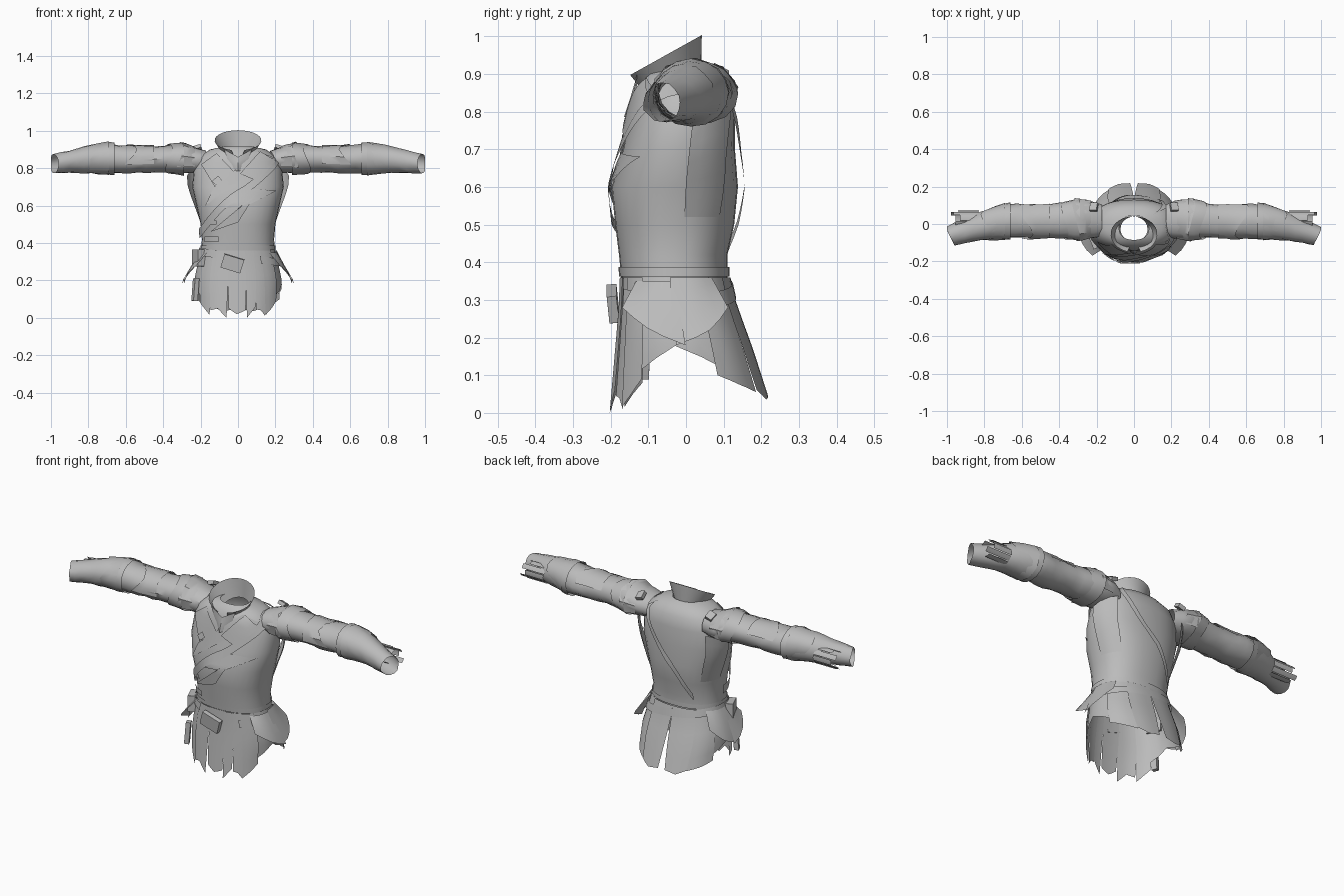
import bpy, math, random
from math import sin, cos, pi, radians
random.seed(4)

if "Cube" in bpy.data.objects:
    bpy.data.objects.remove(bpy.data.objects["Cube"])

cloth = bpy.data.materials.new("grey cloth")
cloth.use_nodes = True
GREY = (0.5, 0.5, 0.5, 1)
cloth.diffuse_color = GREY
cloth.node_tree.nodes["Principled BSDF"].inputs["Base Color"].default_value = GREY


def sheet(name, f, nu, nv, closed=False, angle=35):
    """Grid surface from f(u, v), with u and v running 0..1."""
    cols = nu if closed else nu + 1
    verts = [f(i / nu, j / nv) for j in range(nv + 1) for i in range(cols)]
    faces = [(j * cols + i, j * cols + (i + 1) % cols,
              (j + 1) * cols + (i + 1) % cols, (j + 1) * cols + i)
             for j in range(nv) for i in range(nu)]
    me = bpy.data.meshes.new(name)
    me.from_pydata(verts, [], faces)
    me.materials.append(cloth)
    ob = bpy.data.objects.new(name, me)
    bpy.context.collection.objects.link(ob)
    bpy.ops.object.select_all(action="DESELECT")
    ob.select_set(True)
    bpy.context.view_layer.objects.active = ob
    bpy.ops.object.shade_smooth_by_angle(angle=radians(angle))
    return ob


def lerp(a, b, t):
    return a + (b - a) * t


def lookup(rows, key):
    """Interpolate rows of numbers on their first column."""
    for lo, hi in zip(rows, rows[1:]):
        if key <= hi[0]:
            t = max(0, (key - lo[0]) / (hi[0] - lo[0]))
            return [lerp(p, q, t) for p, q in zip(lo, hi)]
    return list(rows[-1])


# Body profile: height, half width, front y, back y
BODY = [(0.0, .235, -.20, .225), (.2, .235, -.182, .16), (.28, .218, -.175, .128),
        (.36, .197, -.172, .11), (.42, .193, -.178, .11), (.5, .2, -.188, .128),
        (.6, .222, -.198, .138), (.7, .245, -.168, .13), (.8, .235, -.145, .13),
        (.86, .21, -.13, .115), (.9, .15, -.11, .085), (.915, .08, -.085, .045)]
BOXY = .87  # below 1 squares off the cross-section


def body(a, z, off=0.0):
    """Point on the coat at angle a (0 = front, 90 degrees = left)."""
    _, w, yf, yb = lookup(BODY, z)
    mid, half = (yf + yb) / 2, (yb - yf) / 2
    sx = math.copysign(abs(sin(a)) ** BOXY, sin(a))
    cy = math.copysign(abs(cos(a)) ** BOXY, cos(a))
    return ((w + off) * sx, mid - (half + off) * cy, z)


def front(x, z, off):
    t = min(1, abs(x) / lookup(BODY, z)[1]) ** (1 / BOXY)
    return body(math.copysign(math.asin(t), x), z, off)


# Torso shell
levels = [r[0] for r in BODY[3:]]
sheet("torso", lambda u, v: body(u * 2 * pi, levels[round(v * (len(levels) - 1))]),
      32, len(levels) - 1, True)


# Panels: start angle, end angle, hem at start, middle and end; taper narrows the hem
def panel(name, a0, a1, h0, hm, h1, off=0.0, flare=0.0, top=.36, taper=0.0):
    def f(u, v):
        hem = lerp(h0, hm, u * 2) if u < .5 else lerp(hm, h1, u * 2 - 1)
        a = radians(lerp(a0, a1, lerp(u, .5, taper * v * v)))
        return body(a, lerp(top, hem, v), off + flare * v)
    return sheet(name, f, 4, 5)


FRONT = [(-58, -35, .08, .05, .015), (-37, -10, .04, .05, .0),
         (-11, 9, .05, .02, .04), (8, 21, .0, .03, .06), (20, 36, .045, .04, .01),
         (33, 58, .015, .05, .09)]
for i, p in enumerate(FRONT):
    panel(f"front_skirt_panel_{i + 1}", *p, off=.002 + .003 * (i % 2), taper=.15)
for side, s in (("left", 1), ("right", -1)):
    panel(f"{side}_side_skirt", 52 * s, 118 * s, .11, .178, .12)
    panel(f"{side}_back_tail", 112 * s, 150 * s, .1, .075, .055, .003)
    panel(f"{side}_back_tail_inner", 146 * s, 180 * s, .06, .035, .045, .008, taper=.2)
    panel(f"{side}_hip_flap", 50 * s, 91 * s, .28, .225, .18, .008, .055, .35)
    panel(f"{side}_hip_flap_rear", 87 * s, 128 * s, .18, .22, .28, .01, .045, .36)
    # Back panel edge standing proud under the arm
    panel(f"{side}_back_wing", 97 * s, 135 * s, .76, .79, .8, .001, .034, .52)


# Belts round the waist
def band(name, z, tilt, width, off, a0=0, a1=360, n=32):
    def f(u, v):
        a = radians(lerp(a0, a1, u))
        return body(a, z + tilt * sin(a) + (v - .5) * width, off)
    return sheet(name, f, n, 1, a1 - a0 == 360)


band("waist_belt", .375, .0, .025, .005)
band("hip_belt", .325, -.03, .04, .011, 30, 330)
band("upper_side_strap", .51, .0, .022, .008, -55, -30, 4)
band("lower_side_strap", .42, .0, .03, .008, -60, -28, 4)
# Cross strap from the left shoulder to the right side of the waist
band("cross_strap", .66, .21, .05, .012, -90, 100)
band("cross_strap_back", .62, .35, .04, .018, 130, 212, 16)


# Wrapped front pieces, each a four cornered patch laid on the chest
def patch(name, c, off, n=6):
    def f(u, v):
        x = lerp(lerp(c[0][0], c[1][0], u), lerp(c[3][0], c[2][0], u), v)
        z = lerp(lerp(c[0][1], c[1][1], u), lerp(c[3][1], c[2][1], u), v)
        return front(x, z, off)
    return sheet(name, f, n, n)


patch("chest_wrap", [(-.13, .69), (.10, .89), (.18, .86), (-.17, .6)], .006)
patch("right_lapel", [(-.02, .78), (-.11, .88), (-.19, .82), (-.12, .70)], .008)
patch("left_lapel", [(.01, .77), (.11, .89), (.19, .84), (.1, .73)], .014)
patch("lower_wrap", [(-.14, .46), (.02, .6), (.09, .66), (.0, .51)], .010)
patch("upper_wrap", [(-.1, .58), (.08, .69), (.2, .68), (.05, .6)], .007)
patch("chest_clasp", [(-.13, .73), (-.10, .76), (-.08, .735), (-.11, .71)], .016, 1)


# Shallow box shapes fixed to the belt
def slab(name, center, size, rot):
    bpy.ops.mesh.primitive_cube_add(size=1, location=center, rotation=rot)
    ob = bpy.context.object
    ob.name = name
    ob.scale = size
    ob.data.materials.append(cloth)
    bevel = ob.modifiers.new("bevel", "BEVEL")
    bevel.width = .008
    bevel.segments = 1


slab("belt_buckle", (-.03, -.194, .29), (.11, .026, .075), (.1, .3, 0))
slab("hip_pouch", (-.21, -.09, .32), (.045, .08, .09), (0, 0, .4))
slab("hip_tool", (-.228, -.115, .15), (.025, .03, .12), (0, .08, .4))


# Collar: open at the front, rising and flaring to the back
def collar(u, v):
    gap = .18 + .1 * v
    a = lerp(gap, 2 * pi - gap, u)
    back = (1 - cos(a)) / 2
    w = lerp(.072, .125, v)
    yf, yb = lerp(-.095, -.152, v), lerp(.04, .042, v)
    z = lerp(lerp(.83, .90, back), lerp(.895, 1.003, back), v)
    return (w * sin(a), (yf + yb) / 2 - (yb - yf) / 2 * cos(a), z)


sheet("collar", collar, 24, 3)
for side, s in (("left", 1), ("right", -1)):
    # Pointed collar facings forming the V at the throat
    sheet(f"{side}_collar_facing", lambda u, v: (
        s * lerp(0, lerp(.035, .075, v), u), lerp(-.165, -.13, u) + .025 * v * (1 - u),
        lerp(.785, lerp(.86, .9, u), v)), 2, 3, angle=20)

# Sleeve path: x, centre y, centre z, radius y, radius z
SLEEVE = [(.17, .02, .835, .085, .06), (.24, .025, .845, .105, .072),
          (.32, .023, .85, .1, .076), (.42, .018, .848, .09, .07),
          (.52, .013, .847, .088, .07), (.6, .016, .847, .09, .072),
          (.68, .014, .852, .088, .077), (.76, .002, .85, .078, .072),
          (.84, -.017, .843, .068, .064), (.92, -.043, .832, .058, .055),
          (.985, -.064, .824, .05, .05)]


def tube(name, s, x0, x1, grow0, grow1, n=12, crumple=.004, a0=0, a1=360, slant=0.0):
    whole = a1 - a0 == 360

    def f(u, v):
        a = radians(lerp(a0, a1, u))
        x, y, z, ry, rz = lookup(SLEEVE, lerp(x0, x1, v))
        g = lerp(grow0, grow1, v) + random.uniform(-crumple, crumple)
        lean = .3 * max(0, x - .9) * cos(a) + slant * v * sin(a * 2)
        return (s * min(1, x + lean), y + (ry + g) * cos(a), z + (rz + g) * sin(a))
    return sheet(name, f, 16 if whole else 6, n, whole, 40)


for side, s in (("left", 1), ("right", -1)):
    tube(f"{side}_upper_sleeve", s, .17, .72, 0, .002)
    tube(f"{side}_forearm_sleeve", s, .66, .985, .012, 0, 8, .003)
    tube(f"{side}_elbow_cuff", s, .69, .79, .014, .006, 2, .003, slant=.03)
    tube(f"{side}_shoulder_cap", s, .23, .31, .0, .016, 3, .003, -30, 210, .02)
    tube(f"{side}_arm_band", s, .29, .37, .012, .006, 2, .003, slant=.02)
    tube(f"{side}_arm_wrap", s, .45, .58, .006, .009, 3, .003, 20, 200, .04)
    # Loose strips behind the wrist
    for k in range(7):
        def strip(u, v):
            a = radians(-140 + 40 * k + 36 * u)
            r = .043 + .004 * (k % 2)
            return (s * lerp(.83, .93 + .012 * (k * 2 % 5), v),
                    .024 + r * cos(a), .832 + r * sin(a))
        sheet(f"{side}_wrist_strip_{k + 1}", strip, 2, 2)
    # Small buckle behind the shoulder
    slab(f"{side}_shoulder_buckle", (.215 * s, .09, .905), (.04, .045, .02), (-.5, .3 * s, 0))
